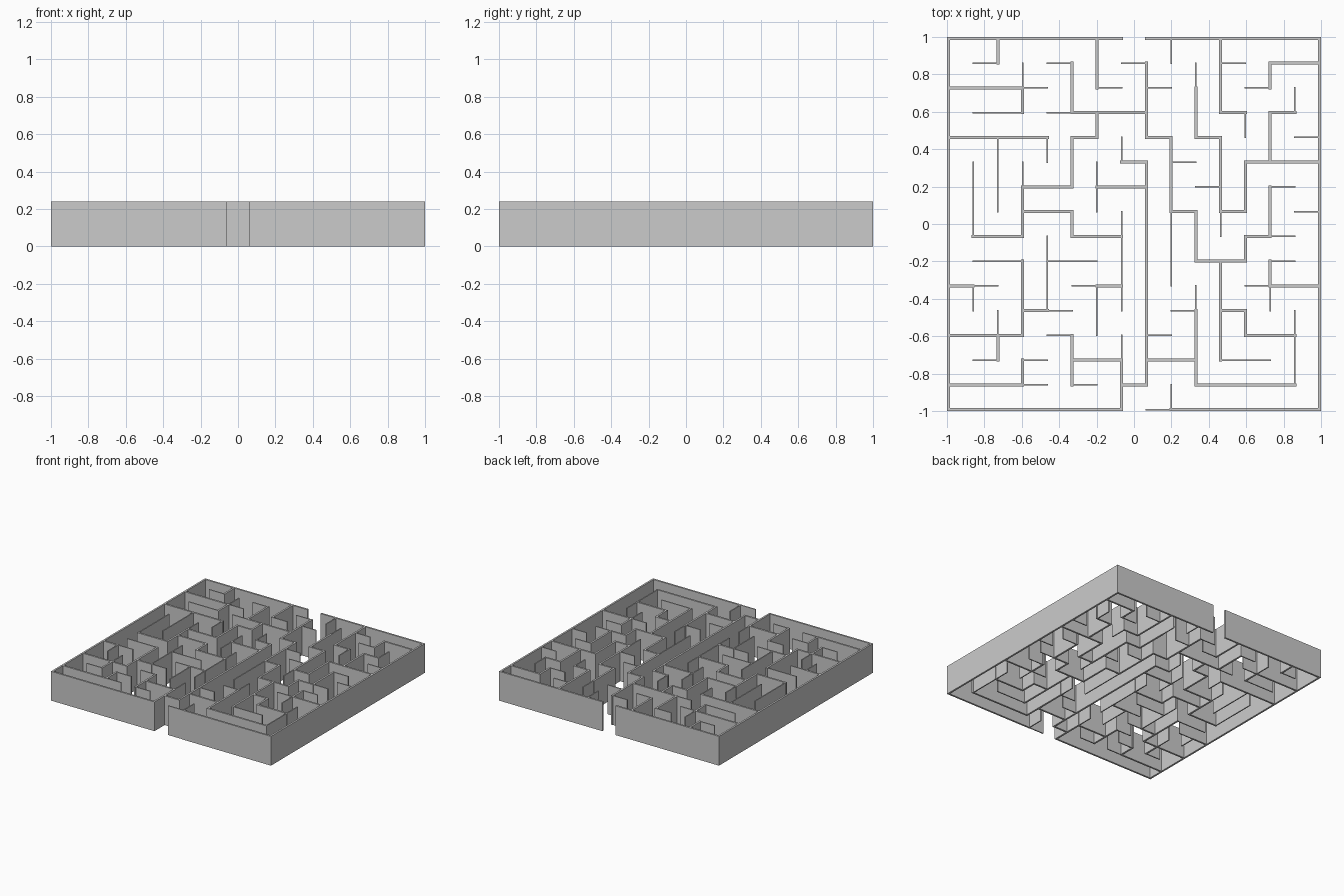
import bpy, bmesh

if "Cube" in bpy.data.objects:
    bpy.data.objects.remove(bpy.data.objects["Cube"])

HEIGHT = 0.24
WIDTH = {"=": 0.015, "-": 0.009}   # full walls and slimmer dead-end walls
EDGE = 0.9925                      # centre line of the outer wall
STEP = 2 * EDGE / 15

# Walls running along x, one string per grid line from back to front
ROWS = [
    "=======.=======",
    ".-..-..-...-.==",
    "===-..-.-...-..",
    ".--.-===...=.=.",
    "====.=..=.=...-",
    ".......=.-..===",
    "...==.==..-..-.",
    "...==....=.=..-",
    ".==..==.....=-.",
    ".--.--....==.-.",
    "=-...-=.....-==",
    "...=-....-.=...",
    "===.-...-...==.",
    ".-.-.==.==.--..",
    "===-.-.=..====.",
    "=======.-======",
]
# Walls running along y, one string per grid line from left to right
COLS = [
    "===============",
    ".....---..-....",
    "=...---....-=..",
    ".-=..-==.===.=.",
    "....-...---....",
    ".==.==.=....==.",
    "==.=.--...--...",
    "....-..----.-==",
    ".===.=========.",
    "-...===---....-",
    ".-==...==.-===.",
    "===.===-.====..",
    "...-.==.=..=...",
    ".=.==.==.=-....",
    "..-........---.",
    "===============",
]


def runs(line):
    """Yield (start, end, kind) for each unbroken stretch of one wall kind."""
    start = 0
    for k in range(1, len(line) + 1):
        if k == len(line) or line[k] != line[start]:
            if line[start] != ".":
                yield start, k, line[start]
            start = k


def add_box(bm, x0, x1, y0, y1):
    corners = [(x0, y0), (x1, y0), (x1, y1), (x0, y1)]
    low = [bm.verts.new((x, y, 0)) for x, y in corners]
    top = [bm.verts.new((x, y, HEIGHT)) for x, y in corners]
    bm.faces.new(low[::-1])
    bm.faces.new(top)
    for k in range(4):
        n = (k + 1) % 4
        bm.faces.new((low[k], low[n], top[n], top[k]))


def build(name, lines):
    """lines: list of (row index, col index, text) with one index None."""
    bm = bmesh.new()
    for row, col, text in lines:
        for a, b, kind in runs(text):
            h = WIDTH[kind] / 2
            if row is not None:
                y = EDGE - row * STEP
                add_box(bm, -EDGE + a * STEP - h, -EDGE + b * STEP + h, y - h, y + h)
            else:
                x = -EDGE + col * STEP
                add_box(bm, x - h, x + h, EDGE - b * STEP - h, EDGE - a * STEP + h)
    mesh = bpy.data.meshes.new(name)
    bm.to_mesh(mesh)
    bm.free()
    bpy.context.collection.objects.link(bpy.data.objects.new(name, mesh))


row_lines = [(k, None, t) for k, t in enumerate(ROWS)]
col_lines = [(None, k, t) for k, t in enumerate(COLS)]

# Outer boundary with front and back openings
build("outer_walls", [l[k] for l in (row_lines, col_lines) for k in (0, 15)])
# Inner maze partitions
build("inner_walls_crosswise", row_lines[1:15])
build("inner_walls_lengthwise", col_lines[1:15])
